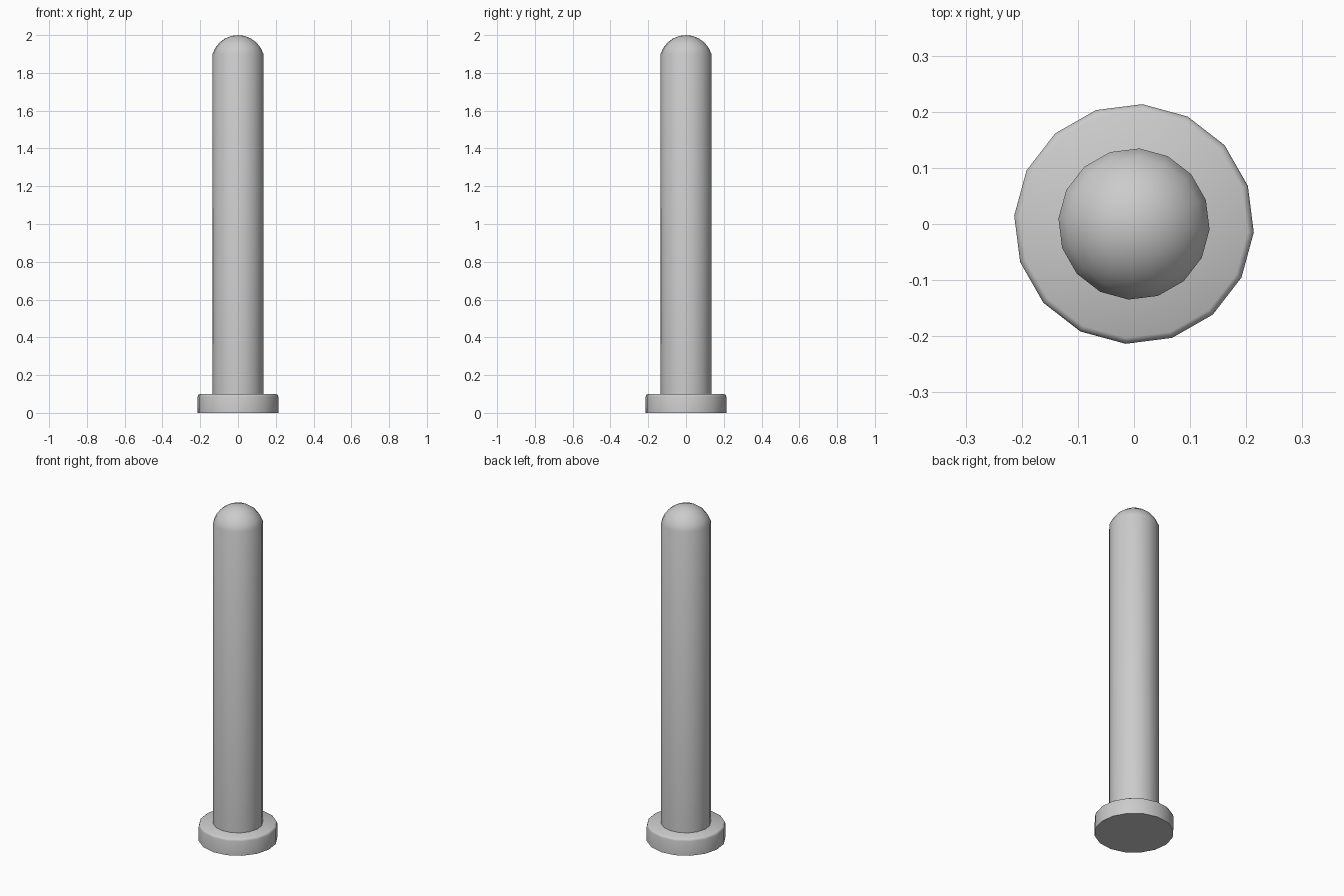
import bpy, bmesh
from math import sin, cos, pi, radians, acos

if "Cube" in bpy.data.objects:
    bpy.data.objects.remove(bpy.data.objects["Cube"])

SIDES = 16
TURN = radians(-4)


def lathe(name, profile):
    """Revolve (radius, z) points about z; radius 0 closes to a single point."""
    bm = bmesh.new()
    rings = []
    for r, z in profile:
        if r == 0:
            rings.append([bm.verts.new((0, 0, z))] * SIDES)
        else:
            rings.append([bm.verts.new((r * cos(TURN + 2 * pi * i / SIDES),
                                        r * sin(TURN + 2 * pi * i / SIDES), z))
                          for i in range(SIDES)])
    for a, b in zip(rings, rings[1:]):
        for i in range(SIDES):
            j = (i + 1) % SIDES
            corners = list(dict.fromkeys((a[i], a[j], b[j], b[i])))
            bm.faces.new(corners)
    # flat underside
    bm.faces.new(list(reversed(rings[0])))
    bmesh.ops.recalc_face_normals(bm, faces=bm.faces)
    mesh = bpy.data.meshes.new(name)
    bm.to_mesh(mesh)
    bm.free()
    obj = bpy.data.objects.new(name, mesh)
    bpy.context.collection.objects.link(obj)
    bpy.ops.object.select_all(action='DESELECT')
    obj.select_set(True)
    bpy.context.view_layer.objects.active = obj
    bpy.ops.object.shade_smooth_by_angle(angle=radians(50))
    return obj


# Base disc with a softened top rim, closed across the top
lathe("base_flange", [(0.214, 0), (0.214, 0.086), (0.211, 0.095),
                      (0.203, 0.1), (0, 0.1)])

# Post with a shallow spherical cap
radius, cap_height, top = 0.135, 0.1, 2.0
ball = (radius ** 2 + cap_height ** 2) / (2 * cap_height)
half = acos((ball - cap_height) / ball)
steps = 5
cap = [(ball * sin(half * k / steps), top - ball + ball * cos(half * k / steps))
       for k in range(steps - 1, 0, -1)]
lathe("post", [(radius, 0.09), (radius, top - cap_height)] + cap + [(0, top)])
